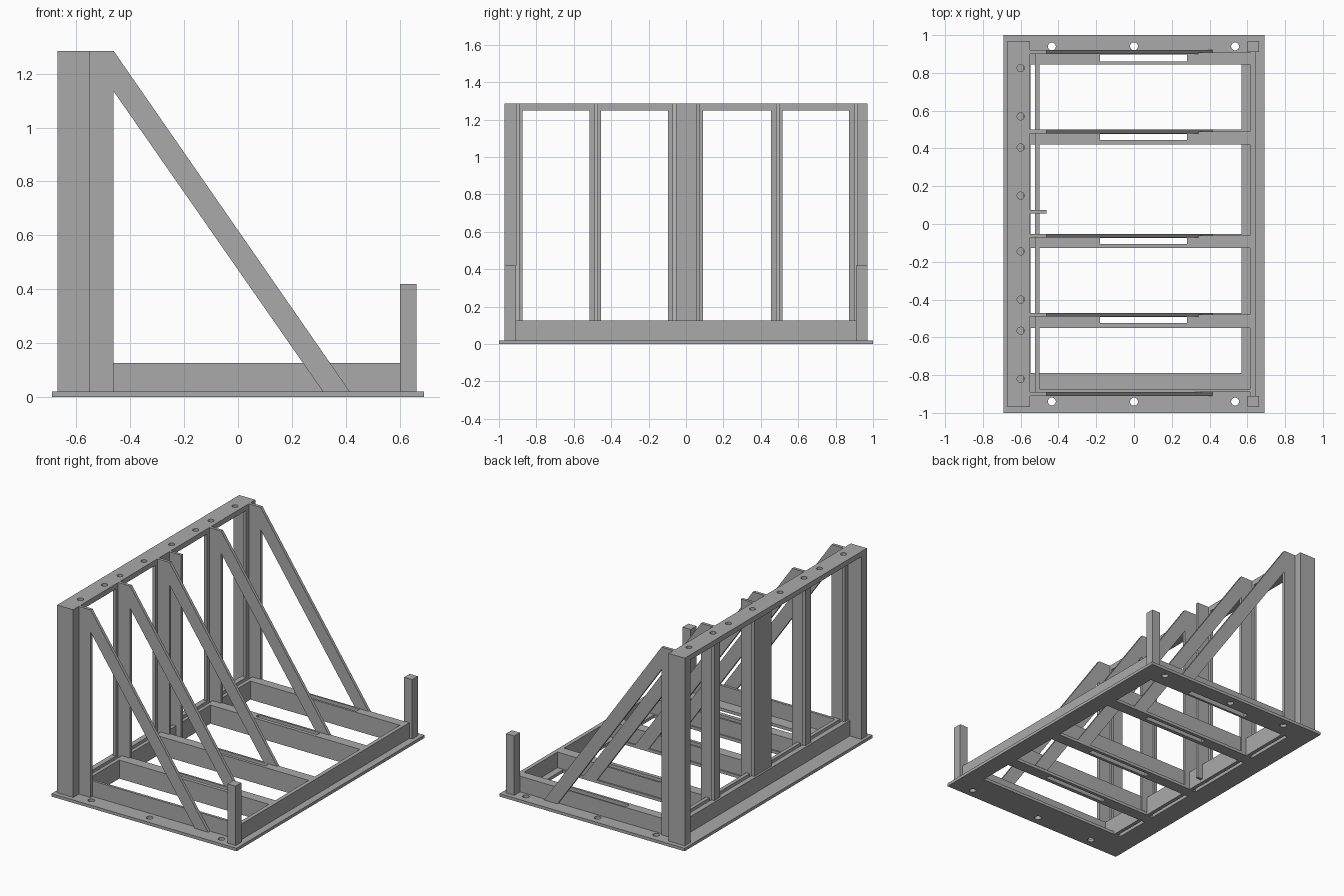
import bpy
import bmesh
from mathutils import Matrix, Vector

cube = bpy.data.objects.get("Cube")
if cube:
    bpy.data.objects.remove(cube, do_unlink=True)

steel = bpy.data.materials.new("steel_grey")
steel.use_nodes = True
colour = (0.4, 0.4, 0.4, 1)
steel.diffuse_color = colour
steel.node_tree.nodes["Principled BSDF"].inputs["Base Color"].default_value = colour

PLATE_TOP, RAIL_TOP, TOP = 0.02, 0.125, 1.285


def add_box(bm, x, y, z):
    """Box from (low, high) ranges."""
    size = [r[1] - r[0] for r in (x, y, z)]
    mid = Vector([(r[0] + r[1]) / 2 for r in (x, y, z)])
    bmesh.ops.create_cube(bm, size=1, matrix=Matrix.Translation(mid) @ Matrix.Diagonal((*size, 1)))


def add_drill(bm, x, y, z, radius):
    bmesh.ops.create_cone(bm, cap_ends=True, segments=24, radius1=radius, radius2=radius,
                          depth=0.2, matrix=Matrix.Translation((x, y, z)))


def finish(name, bm):
    mesh = bpy.data.meshes.new(name)
    bm.to_mesh(mesh)
    bm.free()
    mesh.materials.append(steel)
    obj = bpy.data.objects.new(name, mesh)
    bpy.context.scene.collection.objects.link(obj)
    return obj


def box(name, x, y, z):
    bm = bmesh.new()
    add_box(bm, x, y, z)
    return finish(name, bm)


def cut(obj, bm):
    """Subtract the cutter mesh, then discard the cutter."""
    cutter = finish("cutter", bm)
    cutter.hide_render = True
    mod = obj.modifiers.new("cut", "BOOLEAN")
    mod.operation = "DIFFERENCE"
    mod.solver = "EXACT"
    mod.object = cutter
    bpy.context.view_layer.objects.active = obj
    bpy.ops.object.modifier_apply(modifier=mod.name)
    bpy.data.objects.remove(cutter, do_unlink=True)


def extrude_xz(name, points, y):
    """Flat profile in the xz plane given thickness along y."""
    bm = bmesh.new()
    face = bm.faces.new([bm.verts.new((px, y[0], pz)) for px, pz in points])
    made = bmesh.ops.extrude_face_region(bm, geom=[face])["geom"]
    bmesh.ops.translate(bm, vec=(0, y[1] - y[0], 0),
                        verts=[v for v in made if isinstance(v, bmesh.types.BMVert)])
    bmesh.ops.recalc_face_normals(bm, faces=bm.faces)
    return finish(name, bm)


# Floor cross bars: y range of the bar and y range of its slot
bars = [((0.845, 0.907), (0.86, 0.897)), ((0.42, 0.49), (0.445, 0.477)),
        ((-0.127, -0.06), (-0.107, -0.073)), ((-0.55, -0.48), (-0.525, -0.493))]
slot_x = (-0.18, 0.28)

# Base plate with bays, narrow slits, slots and bolt holes
plate = box("base_plate", (-0.69, 0.69), (-1, 1), (0, PLATE_TOP))
cutters = bmesh.new()
for bay in [(-0.79, -0.55), (-0.472, -0.127), (-0.052, 0.42), (0.50, 0.845)]:
    add_box(cutters, (-0.5, 0.57), bay, (-0.1, 0.1))
    add_box(cutters, (-0.548, -0.525), bay, (-0.1, 0.1))
for _, slot in bars:
    add_box(cutters, slot_x, slot, (-0.1, 0.1))
for x in (-0.435, 0, 0.535):
    for side in (-1, 1):
        add_drill(cutters, x, side * 0.94, 0, 0.021)
cut(plate, cutters)

# Slotted cross bars
for i, (span, slot) in enumerate(bars):
    bar = box(f"cross_bar_{i + 1}", (-0.525, 0.615), span, (PLATE_TOP, RAIL_TOP))
    cutters = bmesh.new()
    add_box(cutters, slot_x, slot, (-0.1, 0.3))
    cut(bar, cutters)

# Floor rails
floor = (PLATE_TOP, RAIL_TOP)
box("right_rail", (0.615, 0.642), (-0.91, 0.91), floor)
box("left_rail", (-0.585, -0.55), (-0.91, 0.91), floor)
box("left_inner_rail", (-0.525, -0.5), (-0.875, 0.845), floor)
box("front_rail", (-0.525, 0.615), (-0.89, -0.873), floor)

# Corner columns and short corner posts
for side, word in ((-1, "front"), (1, "back")):
    span = sorted((side * 0.91, side * 0.97))
    box(word + "_column", (-0.67, -0.55), span, (PLATE_TOP, 1.25))
    box(word + "_corner_post", (0.602, 0.662), span, (PLATE_TOP, 0.42))

# Top beam with drilled holes
beam = box("top_beam", (-0.67, -0.55), (-0.97, 0.97), (1.25, TOP))
cutters = bmesh.new()
for y in (0.825, 0.57, 0.405, 0.15, -0.145, -0.40, -0.565, -0.82):
    add_drill(cutters, -0.6, y, 1.27, 0.019)
cut(beam, cutters)

# Upright flange plates
flanges = {"front": (-0.91, -0.875), "second": (-0.515, -0.455), "centre": (-0.095, 0.09),
           "fourth": (0.455, 0.515), "back": (0.872, 0.91)}
for word, span in flanges.items():
    box(word + "_flange", (-0.572, -0.55), span, (RAIL_TOP, 1.25))

# Triangular frames: upright web and sloping brace in one profile
frame = [(-0.55, PLATE_TOP), (-0.55, TOP), (-0.462, TOP), (0.415, PLATE_TOP),
         (0.315, PLATE_TOP), (-0.462, 1.135), (-0.462, PLATE_TOP)]
for i, y in enumerate((-0.90, -0.48, -0.062, 0.49, 0.91)):
    extrude_xz(f"brace_frame_{i + 1}", frame, (y - 0.01, y + 0.01))

# Extra web on the wide centre upright
box("centre_web", (-0.55, -0.462), (0.055, 0.073), (PLATE_TOP, TOP))
